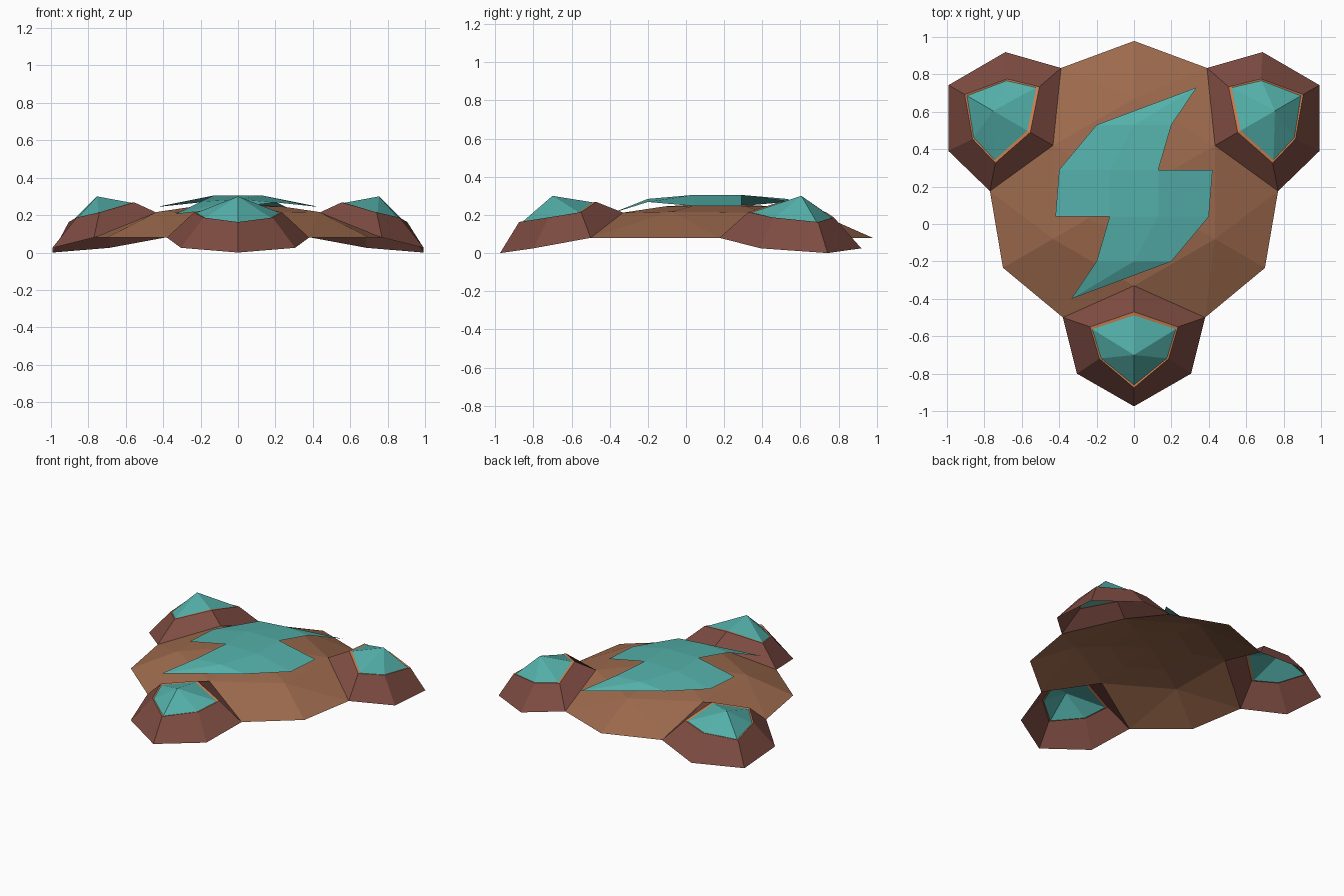
import bpy, math
from mathutils import Vector, Matrix

if "Cube" in bpy.data.objects:
    bpy.data.objects.remove(bpy.data.objects["Cube"])

CENTRE = Vector((0, 0.17, 0))      # three-fold symmetry axis


def material(name, rgb):
    m = bpy.data.materials.new(name)
    lin = [((c / 255 + 0.055) / 1.055) ** 2.4 for c in rgb]
    m.diffuse_color = (*lin, 1)
    m.use_nodes = True
    m.node_tree.nodes["Principled BSDF"].inputs["Base Color"].default_value = m.diffuse_color
    return m


BROWN = material("light_brown", (157, 106, 77))
DARK = material("dark_brown", (126, 76, 66))
ORANGE = material("orange", (203, 128, 82))
TEAL = material("teal", (84, 176, 170))


def build(name, verts, faces, mats, slots=None):
    """Open shell; every face is turned to look upwards."""
    fixed = []
    for f in faces:
        n = Vector((0, 0, 0))
        for i in range(len(f)):
            n += Vector(verts[f[i]]).cross(Vector(verts[f[(i + 1) % len(f)]]))
        fixed.append(f if n.z > 0 else f[::-1])
    me = bpy.data.meshes.new(name)
    me.from_pydata([tuple(v) for v in verts], [], fixed)
    for m in mats:
        me.materials.append(m)
    for p in me.polygons:
        p.material_index = slots[p.index] if slots else 0
        p.use_smooth = False
    ob = bpy.data.objects.new(name, me)
    bpy.context.collection.objects.link(ob)
    return ob


def turn(p, k):
    """Rotate a point by k thirds of a turn round the symmetry axis."""
    return Matrix.Rotation(math.radians(120 * k), 3, 'Z') @ (Vector(p) - CENTRE) + CENTRE


# Body: open faceted dome, one sector per third
verts, faces = [(0, 0.17, 0.262)], []
sector = [(0, -0.33, 0.212), (0.38, -0.5, 0.08), (0.433, -0.08, 0.217),
          (0.70, -0.235, 0.08), (0, -0.11, 0.245), (0.242, 0.03, 0.245)]
for k in range(3):
    verts += [turn(p, k) for p in sector]
    # the corner on the far side of the sector's middle
    verts.append(turn((-0.38, -0.5, 0.08), k + 1))
for k in range(3):
    inner, c1, mid, rim, r1, r2, c2 = range(1 + 7 * k, 8 + 7 * k)
    nxt = 1 + 7 * ((k + 1) % 3)
    faces += [(inner, c1, mid), (mid, c1, rim), (mid, rim, c2), (mid, c2, nxt),
              (inner, mid, r2, r1), (mid, nxt, nxt + 4, r2),
              (0, r1, r2), (0, r2, nxt + 4)]
build("body", verts, faces, [BROWN])

# Pods: dark skirt, narrow orange rim, faceted teal cap
skirt = [(0, -0.33, 0.212), (0.38, -0.5, 0.08), (0.305, -0.8, 0.025),
         (0, -0.975, 0), (-0.305, -0.8, 0.025), (-0.38, -0.5, 0.08)]
lip = [(0, -0.47, 0.268), (0.235, -0.55, 0.215), (0.185, -0.72, 0.187),
       (0, -0.875, 0.163), (-0.185, -0.72, 0.187), (-0.235, -0.55, 0.215)]
cap = [(x * 0.95, -0.70 + (y + 0.70) * 0.92, z - 0.002) for x, y, z in lip]
for k, name in enumerate(("front_pod", "right_pod", "left_pod")):
    verts = [turn(p, k) for p in skirt + lip + cap + [(0, -0.70, 0.30)]]
    faces, slots = [], []
    for i in range(6):
        j = (i + 1) % 6
        faces += [(i, j, j + 6, i + 6), (i + 6, j + 6, j + 12, i + 12), (i + 12, j + 12, 18)]
        slots += [0, 1, 2]
    build(name, verts, faces, [DARK, ORANGE, TEAL], slots)

# Zigzag plate hovering over the dome: one half plus its half-turn copy
half = [(0.335, 0.73, 0.205), (0.2, 0.53, 0.272), (0, 0.53, 0.284), (-0.2, 0.53, 0.268),
        (-0.4, 0.29, 0.247), (-0.13, 0.29, 0.305), (0.13, 0.29, 0.305), (0.42, 0.29, 0.247)]
verts = half + [(-x, 0.33 - y, z) for x, y, z in half]
faces = [(4, 15, 14, 5), (5, 14, 13, 6), (6, 13, 12, 7)]
for o in (0, 8):
    faces += [tuple(i + o for i in f) for f in
              ((0, 1, 2), (0, 2, 3), (3, 4, 5, 2), (2, 5, 6, 1))]
build("zigzag_plate", verts, faces, [TEAL])
